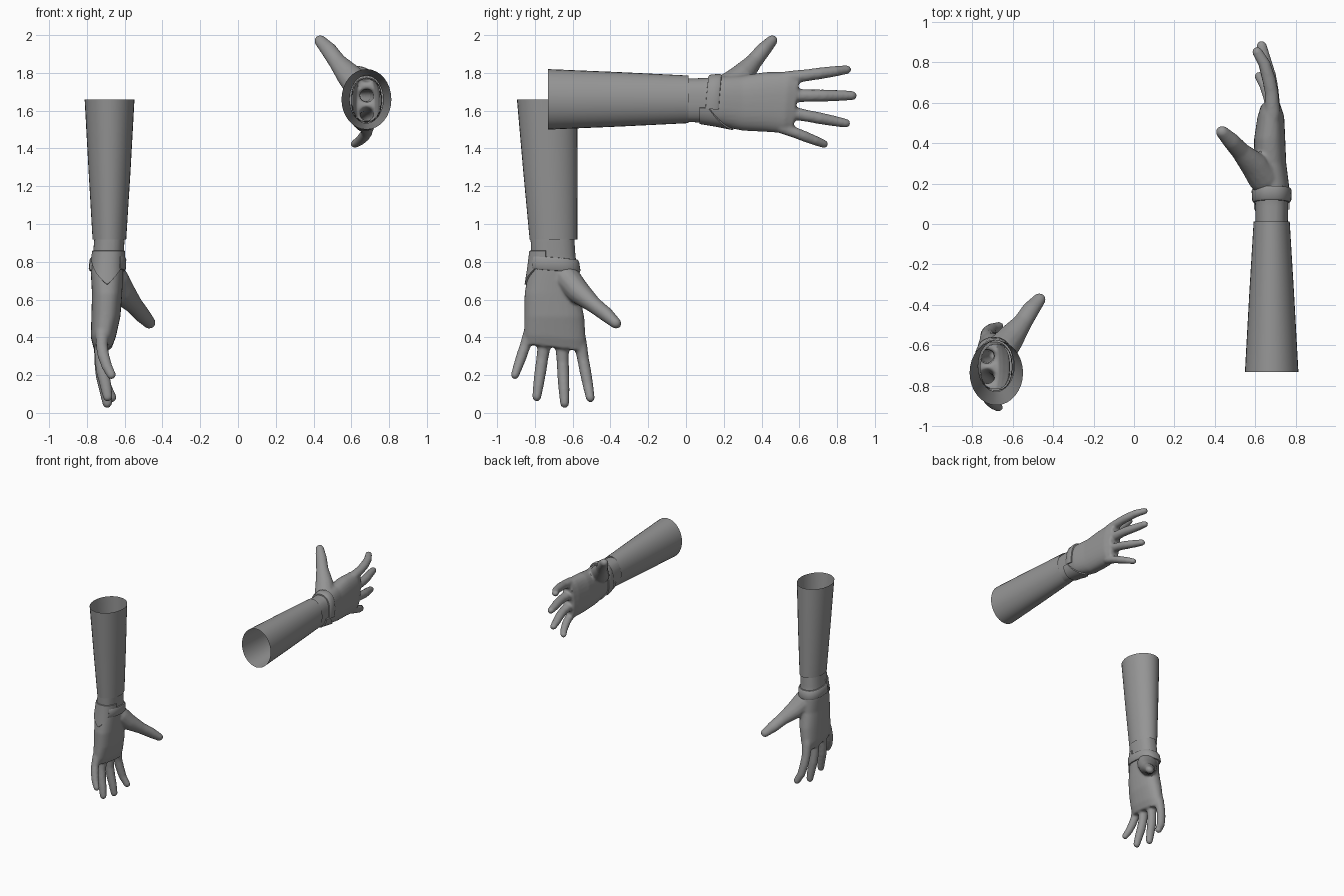
import bpy, bmesh, math
from mathutils import Vector

if "Cube" in bpy.data.objects:
    bpy.data.objects.remove(bpy.data.objects["Cube"])

# Local arm space: x = along the arm to the fingertips, y = thumb side, z = palm side
grey = bpy.data.materials.new("glove_grey")
grey.diffuse_color = (0.3, 0.3, 0.3, 1)
grey.use_nodes = True
grey.node_tree.nodes["Principled BSDF"].inputs["Base Color"].default_value = grey.diffuse_color

# Palm sections: along, centre side, centre depth, half width, half thickness
PALM = [(-0.01, -.005, 0, .116, .080), (.10, -.005, 0, .118, .082), (.19, -.01, .0, .133, .086),
        (.30, -.02, .008, .146, .080), (.42, -.014, .010, .158, .077), (.53, -.016, .004, .163, .066),
        (.585, -.016, .004, .155, .048)]


def ellipse(a, power=2.4):
    c, s = math.cos(a), math.sin(a)
    return (math.copysign(abs(c) ** (2 / power), c), math.copysign(abs(s) ** (2 / power), s))


def palm_point(s, a, lift=0.0):
    """Point on the palm surface at distance s and angle a (0 = thumb side)."""
    for p, q in zip(PALM, PALM[1:]):
        if s <= q[0]:
            break
    f = (s - p[0]) / (q[0] - p[0])
    _, ct, cd, ht, hd = [u + (v - u) * f for u, v in zip(p, q)]
    c, d = ellipse(a)
    skew = .12 * (ht * c) * max(0, (s - .42) / .16)
    return Vector((s + skew, ct + (ht + lift) * c, cd + (hd + lift) * d))


def loft(bm, rings, closed=True, caps=True):
    rows = [[bm.verts.new(p) for p in r] for r in rings]
    n = len(rows[0])
    for r0, r1 in zip(rows, rows[1:]):
        for i in range(n if closed else n - 1):
            j = (i + 1) % n
            bm.faces.new((r0[i], r0[j], r1[j], r1[i]))
    if caps:
        bm.faces.new(rows[0][::-1])
        bm.faces.new(rows[-1])


def digit(bm, path, n=14):
    """Round tube along (point, radius) pairs with a domed tip."""
    pts = [(Vector(p[:3]), p[3]) for p in path]
    end, r = pts[-1]
    way = (end - pts[-2][0]).normalized()
    for k in (25, 50, 70, 84):
        k = math.radians(k)
        pts.append((end + way * r * math.sin(k), r * math.cos(k)))
    rings = []
    for i, (c, r) in enumerate(pts):
        w = (pts[min(i + 1, len(pts) - 1)][0] - pts[max(i - 1, 0)][0]).normalized()
        u = w.cross(Vector((0, 0, 1))).normalized()
        v = w.cross(u)
        rings.append([c + u * r * math.cos(a) + v * r * 1.08 * math.sin(a)
                      for a in (math.tau * k / n for k in range(n))])
    loft(bm, rings)


def finish(bm, name):
    bmesh.ops.recalc_face_normals(bm, faces=bm.faces)
    me = bpy.data.meshes.new(name)
    bm.to_mesh(me)
    bm.free()
    return me


def circle(n):
    return [math.tau * i / n for i in range(n)]


def make_sleeve():
    bm = bmesh.new()
    rows = [(-.73, .160, .132), (-.35, .144, .111), (.013, .126, .089)]
    loft(bm, [[(s, t * math.cos(a), d * math.sin(a)) for a in circle(32)] for s, t, d in rows], caps=False)
    return finish(bm, "sleeve")


def make_hand():
    bm = bmesh.new()
    loft(bm, [[palm_point(p[0], a) for a in circle(28)] for p in PALM])
    # fingers: knuckle side/tip side positions, knuckle and tip distances, tip depth
    for t0, t1, s0, s1, d1, r in ((.115, .160, .55, .87, .072, .033), (.020, .020, .56, .90, .050, .034),
                                  (-.070, -.130, .55, .865, .050, .033), (-.150, -.242, .51, .745, .062, .030)):
        def at(f, depth, rad):
            return (s0 + (s1 - s0) * f, t0 + (t1 - t0) * f, depth, rad)
        digit(bm, [at(-.3, .0, r), at(.0, -.004, r * 1.1), at(.3, .0, r * .95), at(.5, .012, r * .95),
                   at(.75, .035, r * .85), at(.94, d1, r * .72)])
    # thumb
    digit(bm, [(.17, .03, .01, .06), (.23, .07, .04, .074), (.295, .125, .09, .064), (.36, .20, .155, .044),
               (.41, .262, .20, .040), (.455, .310, .245, .030)])
    me = finish(bm, "hand_parts")
    # blend into a single skin
    ob = bpy.data.objects.new("hand_blend", me)
    bpy.context.collection.objects.link(ob)
    rm = ob.modifiers.new("blend", 'REMESH')
    rm.mode, rm.voxel_size = 'VOXEL', .009
    sm = ob.modifiers.new("soften", 'SMOOTH')
    sm.factor, sm.iterations = .5, 4
    out = bpy.data.meshes.new_from_object(ob.evaluated_get(bpy.context.evaluated_depsgraph_get()))
    bpy.data.objects.remove(ob)
    # open the wrist end
    bm = bmesh.new()
    bm.from_mesh(out)
    bm.normal_update()
    cap = [f for f in bm.faces if f.normal.x < -.6 and f.calc_center_median().x < .02]
    bmesh.ops.delete(bm, geom=cap, context='FACES')
    bm.to_mesh(out)
    bm.free()
    return out


def make_strap():
    bm = bmesh.new()
    angles = [math.radians(140 - i * 245 / 30) for i in range(31)]
    profile = [(.105, -.01), (.107, .008), (.118, .014), (.165, .014), (.176, .008), (.178, -.01)]
    rings = []
    for a in angles:
        lean = .012 * math.cos(a)
        rings.append([palm_point(s + lean, a, h) for s, h in profile])
    loft(bm, rings)
    return finish(bm, "strap")


def make_flap():
    # pointed overlap on the little finger side
    bm = bmesh.new()
    rings = []
    for i in range(-10, 11):
        f = i / 10
        a = math.pi + f * math.radians(75)
        end = .255 - .13 * abs(f)
        rings.append([palm_point(s, a, h) for s, h in
                      ((.07, -.008), (.072, .008), ((.07 + end) / 2, .009), (end - .006, .008), (end, -.008))])
    loft(bm, rings)
    return finish(bm, "flap")


# Arm placements: one reaches back, the other hangs down
def reaching(p):
    s, t, d = p
    return Vector((.68 - d, s, 1.66 + t))


def hanging(p):
    s, t, d = p
    return Vector((-.68 + d - .07 * max(0, s), -.735 + t + .045 * (s + .73), .93 - s))


parts = {"sleeve": make_sleeve(), "hand": make_hand(), "strap": make_strap(), "wrist_flap": make_flap()}
for side, place, mirrored in (("reaching", reaching, True), ("hanging", hanging, False)):
    for name, src in parts.items():
        me = src.copy()
        for v in me.vertices:
            v.co = place(v.co)
        if mirrored:
            me.flip_normals()
        me.materials.clear()
        me.materials.append(grey)
        ob = bpy.data.objects.new(side + "_" + name, me)
        bpy.context.collection.objects.link(ob)
        bpy.ops.object.select_all(action='DESELECT')
        ob.select_set(True)
        bpy.context.view_layer.objects.active = ob
        bpy.ops.object.shade_smooth_by_angle(angle=math.radians(40))
